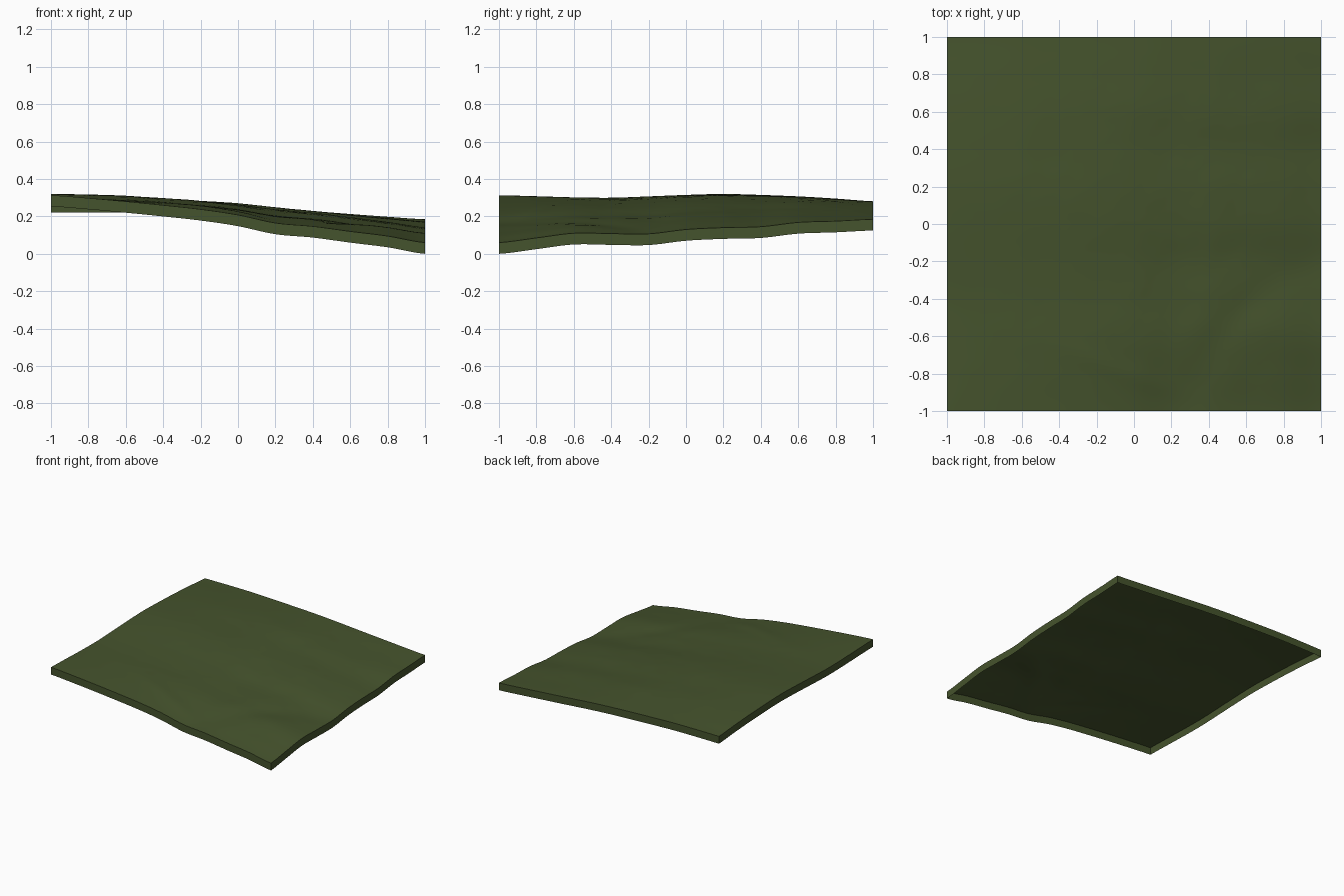
import bpy, bmesh, math
from mathutils import Vector, noise

if "Cube" in bpy.data.objects:
    bpy.data.objects.remove(bpy.data.objects["Cube"])

N = 72          # grid cells per side
SKIRT = 0.06    # depth of the border wall

# Heights of the four borders, sampled every 0.2 units
LEFT = [.313, .308, .302, .300, .307, .315, .320, .315, .307, .295, .280]
RIGHT = [.060, .085, .110, .108, .107, .130, .140, .145, .168, .175, .185]
FRONT = [.313, .298, .280, .260, .238, .208, .165, .147, .120, .095, .060]
BACK = [.280, .281, .280, .274, .266, .257, .244, .228, .213, .198, .185]


def sample(p, t):
    """Smooth curve through evenly spaced heights, t from 0 to 1."""
    f = t * (len(p) - 1)
    i = min(int(f), len(p) - 2)
    f -= i
    a, b, c, d = p[max(i - 1, 0)], p[i], p[i + 1], p[min(i + 2, len(p) - 1)]
    return b + .5 * f * (c - a + f * (2 * a - 5 * b + 4 * c - d + f * (3 * (b - c) + d - a)))


def height(x, y):
    u, v = (x + 1) / 2, (y + 1) / 2
    # Surface blended between the four borders
    sides = (1 - u) * sample(LEFT, v) + u * sample(RIGHT, v)
    ends = (1 - v) * sample(FRONT, u) + v * sample(BACK, u)
    corners = ((1 - u) * (1 - v) * LEFT[0] + u * (1 - v) * RIGHT[0]
               + (1 - u) * v * LEFT[-1] + u * v * RIGHT[-1])
    inside = (1 - x ** 4) * (1 - y ** 4)
    z = sides + ends - corners + .012 * (1 - x * x) * (1 - y * y)
    # Curved gully round the low corner, and a small ridge near the front
    gully = math.exp(-((math.hypot(x - 1.1, y + 1) - .75) / .10) ** 2)
    ridge = math.exp(-((y + .78 + .4 * (x + .1)) / .06) ** 2 - ((x + .05) / .3) ** 2)
    # Weathered grain, stronger on the low side
    grain = noise.fractal(Vector((x * 2.5 + 4, y * 2.5, .3)), 1, 2, 4)
    return z + inside * (-.012 * gully + .008 * ridge + .004 * (.4 + u) * grain)


bm = bmesh.new()
# Ground surface
bmesh.ops.create_grid(bm, x_segments=N, y_segments=N, size=1)
for v in bm.verts:
    v.co.z = height(v.co.x, v.co.y)
# Border wall dropped from the open edges
border = [e for e in bm.edges if e.is_boundary]
wall = bmesh.ops.extrude_edge_only(bm, edges=border)["geom"]
for v in wall:
    if isinstance(v, bmesh.types.BMVert):
        v.co.z -= SKIRT
bmesh.ops.recalc_face_normals(bm, faces=bm.faces)
bm.faces.ensure_lookup_table()
if bm.faces[0].normal.z < 0:
    bmesh.ops.reverse_faces(bm, faces=bm.faces)
low = min(v.co.z for v in bm.verts)
for v in bm.verts:
    v.co.z -= low

mesh = bpy.data.meshes.new("terrain")
bm.to_mesh(mesh)
bm.free()
terrain = bpy.data.objects.new("terrain", mesh)
bpy.context.collection.objects.link(terrain)

grass = bpy.data.materials.new("grass_green")
grass.diffuse_color = (.060, .087, .026, 1)
grass.use_nodes = True
grass.node_tree.nodes["Principled BSDF"].inputs["Base Color"].default_value = grass.diffuse_color
mesh.materials.append(grass)

bpy.context.view_layer.objects.active = terrain
terrain.select_set(True)
bpy.ops.object.shade_smooth_by_angle(angle=math.radians(40))
